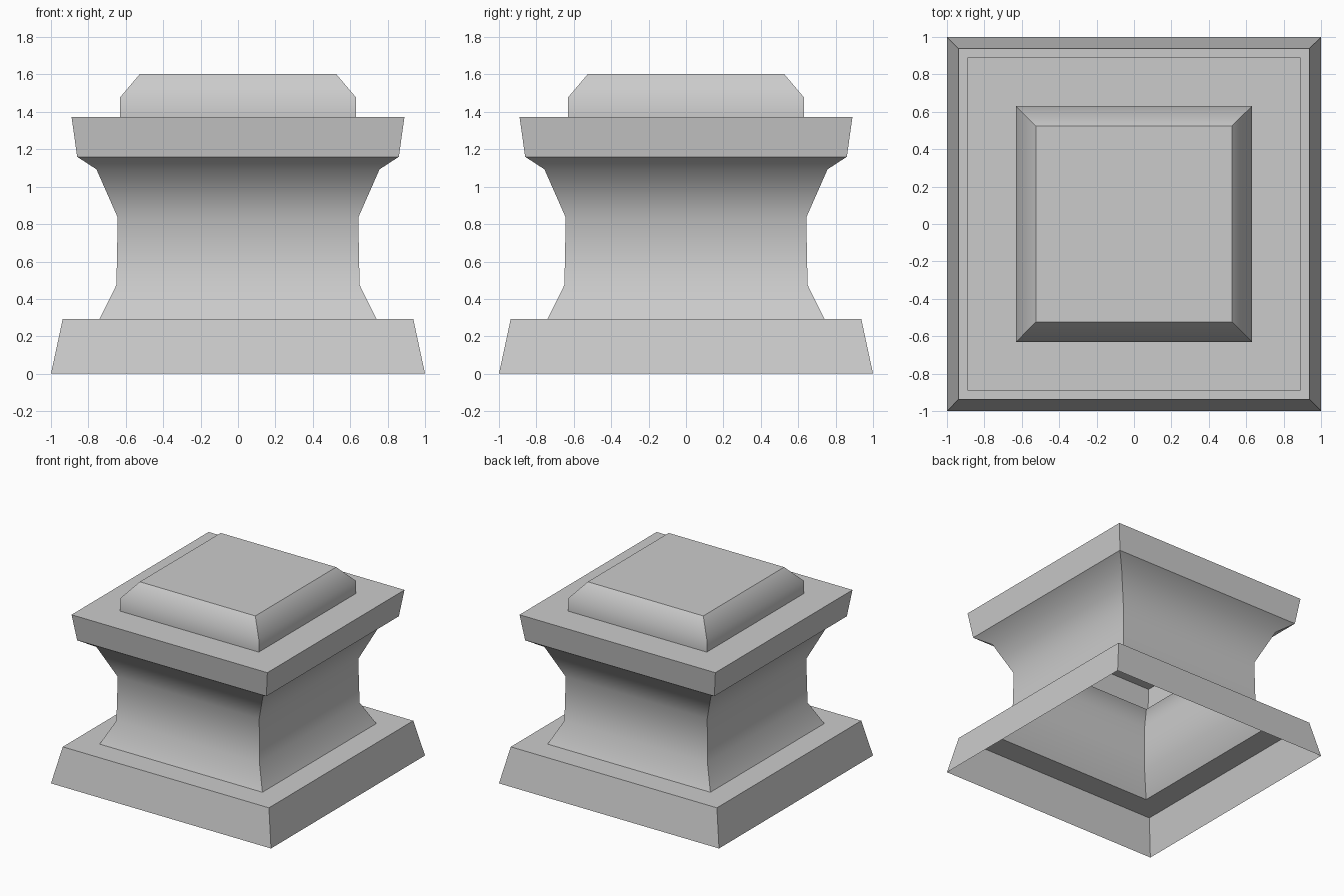
import bpy, bmesh, math

if "Cube" in bpy.data.objects:
    bpy.data.objects.remove(bpy.data.objects["Cube"])

stone = bpy.data.materials.new("grey stone")
stone.diffuse_color = (0.6, 0.6, 0.6, 1)
stone.use_nodes = True
stone.node_tree.nodes["Principled BSDF"].inputs["Base Color"].default_value = stone.diffuse_color


def square_shell(name, profile, close_top=False):
    """Sweep a (half width, height) profile around a square plan."""
    bm = bmesh.new()
    rings = [[bm.verts.new((sx * w, sy * w, z))
              for sx, sy in ((-1, -1), (1, -1), (1, 1), (-1, 1))]
             for w, z in profile]
    for low, high in zip(rings, rings[1:]):
        for i in range(4):
            j = (i + 1) % 4
            bm.faces.new((low[i], low[j], high[j], high[i]))
    if close_top:
        bm.faces.new(rings[-1])
    mesh = bpy.data.meshes.new(name)
    bm.to_mesh(mesh)
    bm.free()
    mesh.materials.append(stone)
    obj = bpy.data.objects.new(name, mesh)
    bpy.context.collection.objects.link(obj)
    bpy.ops.object.select_all(action='DESELECT')
    obj.select_set(True)
    bpy.context.view_layer.objects.active = obj
    bpy.ops.object.shade_smooth_by_angle(angle=math.radians(45))
    return obj


# Sloped plinth with its ledge, hollow and open underneath
square_shell("plinth", [(1, 0), (0.937, 0.293), (0.74, 0.293)])
# Waisted shaft flaring into the cornice
square_shell("shaft", [(0.74, 0.293), (0.65, 0.475), (0.643, 0.835),
                       (0.757, 1.093), (0.86, 1.16)])
# Cornice band and its upper ledge
square_shell("cornice", [(0.86, 1.16), (0.89, 1.373), (0.63, 1.373)])
# Bevelled cap block
square_shell("cap", [(0.63, 1.373), (0.63, 1.478), (0.525, 1.602)], close_top=True)
